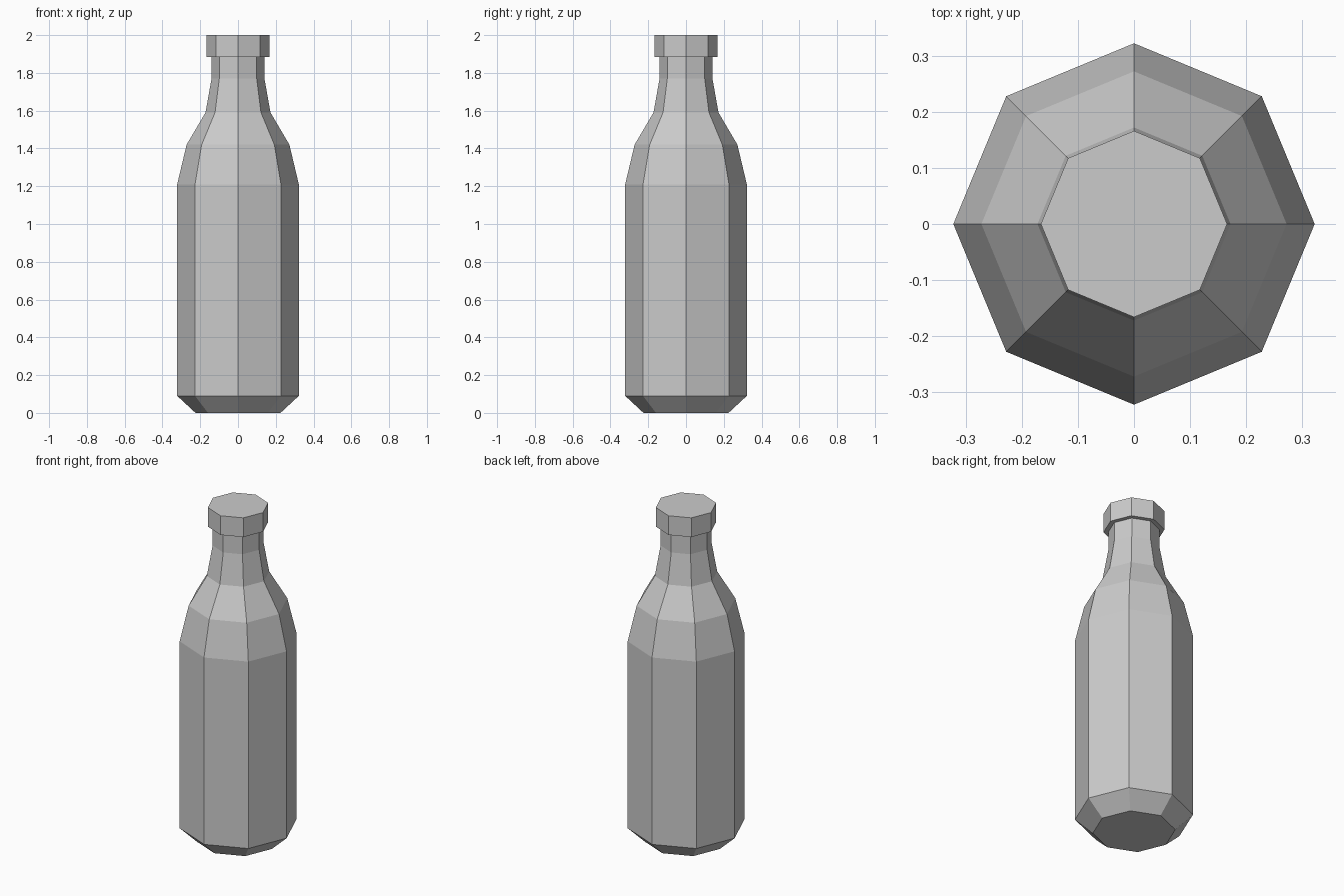
import bpy
import bmesh
from math import cos, sin, pi

SIDES = 8

cube = bpy.data.objects.get("Cube")
if cube:
    bpy.data.objects.remove(cube, do_unlink=True)

# One plain grey for the whole bottle
grey = bpy.data.materials.new("grey")
grey.use_nodes = True
colour = (0.6, 0.6, 0.6, 1)
grey.diffuse_color = colour
grey.node_tree.nodes["Principled BSDF"].inputs["Base Color"].default_value = colour


def lathe(name, profile):
    """Closed faceted solid from (radius, height) rings."""
    bm = bmesh.new()
    rings = []
    for r, z in profile:
        rings.append([bm.verts.new((r * cos(2 * pi * i / SIDES),
                                    r * sin(2 * pi * i / SIDES), z))
                      for i in range(SIDES)])
    for low, high in zip(rings, rings[1:]):
        for i in range(SIDES):
            j = (i + 1) % SIDES
            bm.faces.new((low[i], low[j], high[j], high[i]))
    bm.faces.new(rings[0][::-1])
    bm.faces.new(rings[-1])
    mesh = bpy.data.meshes.new(name)
    bm.to_mesh(mesh)
    bm.free()
    mesh.materials.append(grey)
    obj = bpy.data.objects.new(name, mesh)
    bpy.context.collection.objects.link(obj)
    return obj


# Glass: bevelled base, straight body, shoulder and neck
lathe("bottle_body", [(0.225, 0), (0.322, 0.09), (0.322, 1.21), (0.272, 1.42),
                      (0.172, 1.59), (0.14, 1.77), (0.14, 1.89)])

# Cap: wider prism sitting on the neck
lathe("bottle_cap", [(0.166, 1.885), (0.166, 2)])
